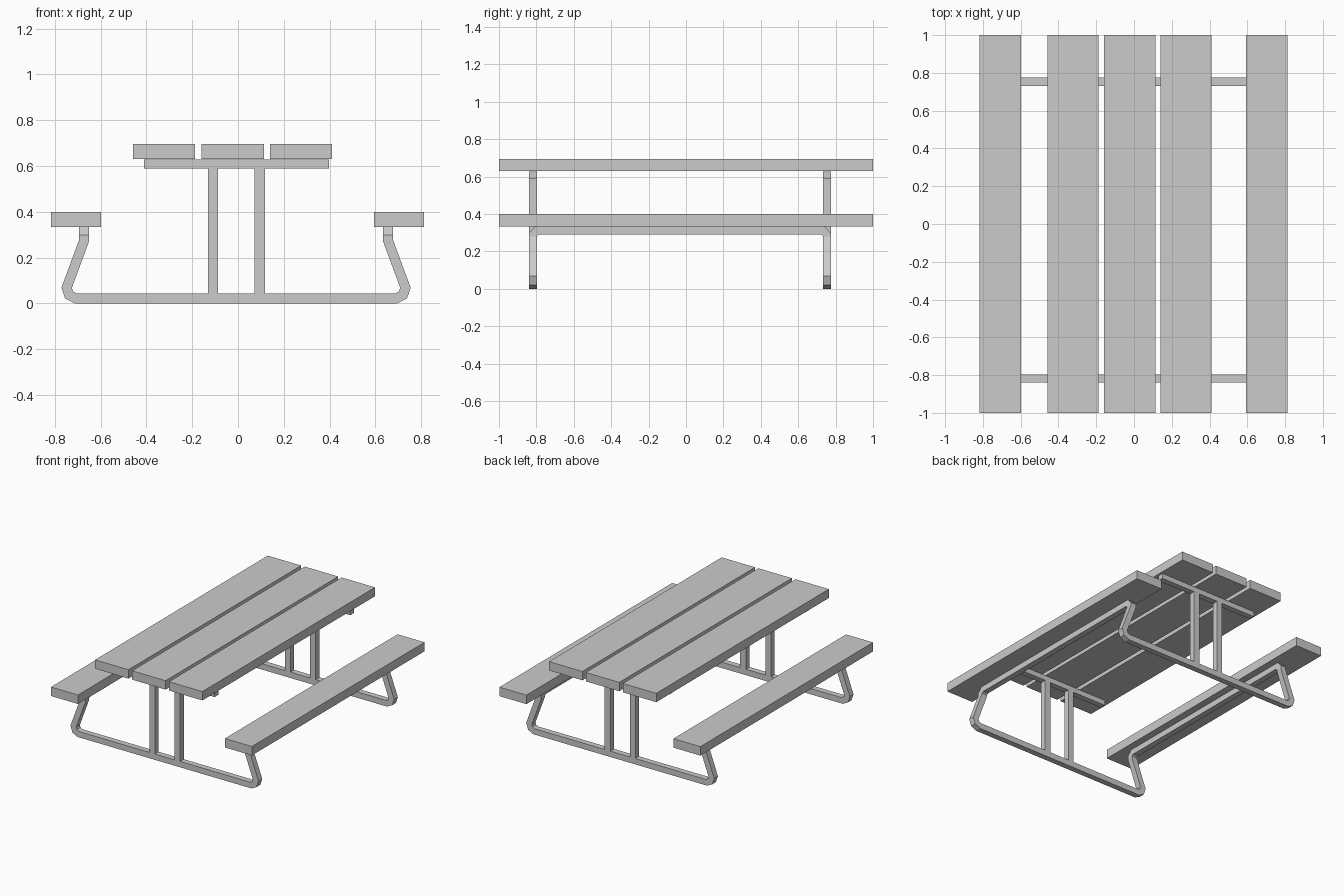
import bpy, bmesh
from mathutils import Vector

if "Cube" in bpy.data.objects:
    bpy.data.objects.remove(bpy.data.objects["Cube"])

TUBE = 0.0215            # half width of the square tube
Y_ENDS = (-0.818, 0.753)  # the two end frames
X_MID = -0.0085          # frame centre line


def make_object(name, bm):
    bmesh.ops.recalc_face_normals(bm, faces=bm.faces)
    mesh = bpy.data.meshes.new(name)
    bm.to_mesh(mesh)
    bm.free()
    obj = bpy.data.objects.new(name, mesh)
    bpy.context.collection.objects.link(obj)
    return obj


def box(name, x, y, z):
    bm = bmesh.new()
    bmesh.ops.create_cube(bm, size=1)
    for v in bm.verts:
        v.co = [(r[0] + r[1]) / 2 + c * (r[1] - r[0]) for c, r in zip(v.co, (x, y, z))]
    return make_object(name, bm)


def square_tube(name, path, half):
    """Sweep a square along a closed path with mitred corners."""
    n = len(path)
    dirs = [(path[(i + 1) % n] - path[i]).normalized() for i in range(n)]
    # the first segment runs along x, so the square lies in y and z
    ring = [path[0] + Vector((0, a * half, b * half))
            for a, b in ((-1, -1), (1, -1), (1, 1), (-1, 1))]
    bm = bmesh.new()
    rings = []
    for i in range(n):
        d = dirs[i - 1] if i else dirs[0]
        normal = (dirs[i - 1] + dirs[i]).normalized()
        ring = [p + d * ((path[i] - p).dot(normal) / d.dot(normal)) for p in ring]
        rings.append([bm.verts.new(p) for p in ring])
    for i in range(n):
        a, b = rings[i], rings[(i + 1) % n]
        for k in range(4):
            m = (k + 1) % 4
            bm.faces.new((a[k], a[m], b[m], b[k]))
    return make_object(name, bm)


# Tabletop planks
for i, x in enumerate(((-0.459, -0.188), (-0.159, 0.113), (0.14, 0.411))):
    box(f"tabletop_plank_{i + 1}", x, (-1, 1), (0.63, 0.695))

# Seats
box("left_seat", (-0.817, -0.598), (-1, 1), (0.334, 0.40))
box("right_seat", (0.594, 0.813), (-1, 1), (0.334, 0.40))

# Bent tube frame: one closed loop across both ends and under both seats
quarter = [(0.70, None, 0.0215), (0.729, None, 0.036), (0.740, None, 0.068),
           (0.6635, None, 0.275), (0.6635, 0.0, 0.290), (0.6635, 0.022, 0.3125)]


def corner(side, end):
    y0 = Y_ENDS[end]
    inward = 1 if end == 0 else -1
    return [Vector((X_MID + side * x, y0 + inward * (y or 0), z)) for x, y, z in quarter]


loop = (corner(1, 0) + corner(1, 1)[::-1] + corner(-1, 1) + corner(-1, 0)[::-1])
loop = loop[-1:] + loop[:-1]   # start on the straight floor run
square_tube("tube_frame", loop, TUBE)

# Posts and top cross bars at each end
for label, y in zip(("front", "back"), Y_ENDS):
    depth = (y - TUBE, y + TUBE)
    box(f"{label}_cross_bar", (-0.411, 0.398), depth, (0.59, 0.628))
    box(f"{label}_left_post", (-0.131, -0.087), depth, (0.042, 0.59))
    box(f"{label}_right_post", (0.072, 0.118), depth, (0.042, 0.59))
